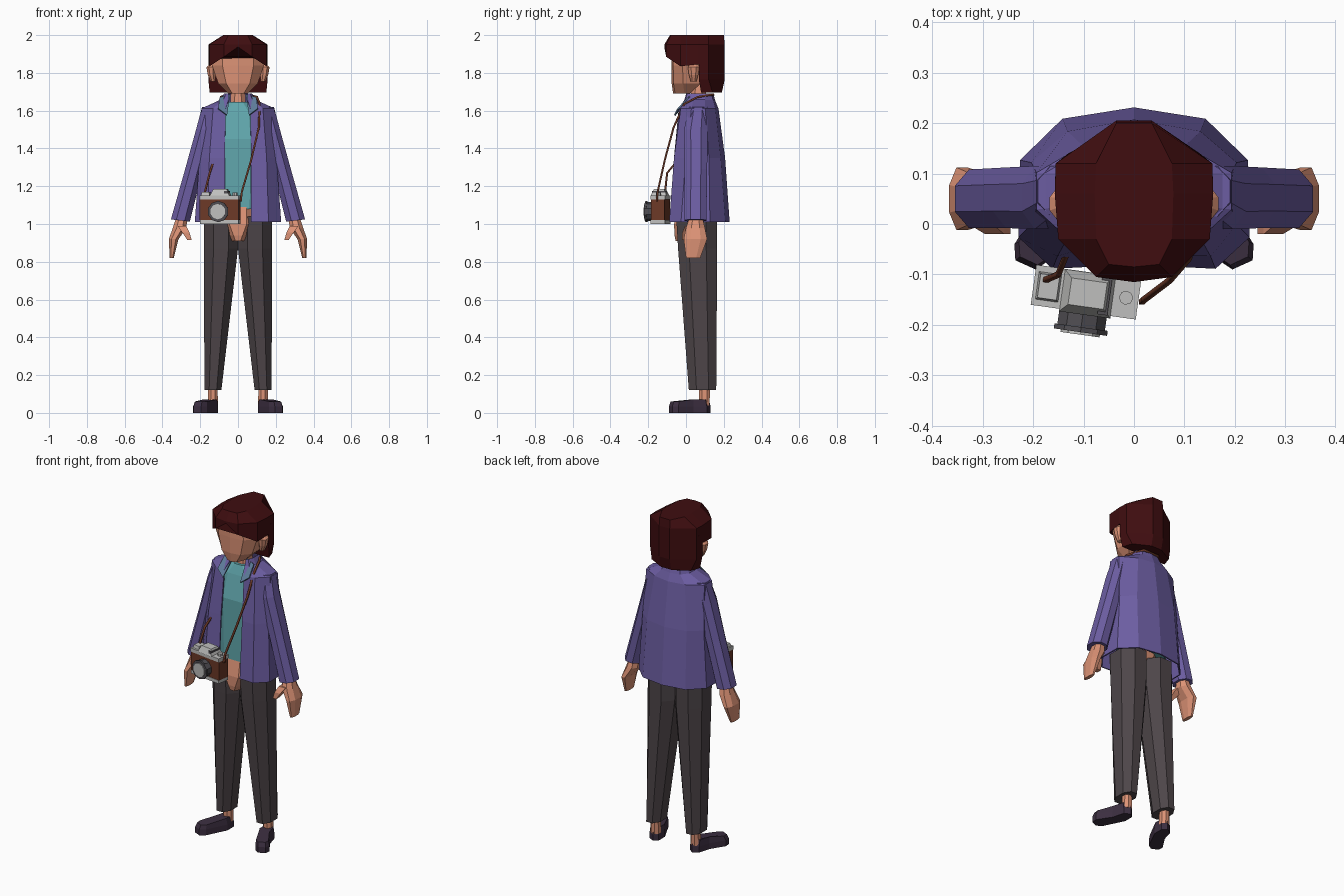
import bpy, bmesh, math
from mathutils import Matrix

if "Cube" in bpy.data.objects:
    bpy.data.objects.remove(bpy.data.objects["Cube"])


def mat(name, r, g, b):
    m = bpy.data.materials.new(name)
    m.diffuse_color = (r, g, b, 1)
    m.use_nodes = True
    m.node_tree.nodes["Principled BSDF"].inputs["Base Color"].default_value = m.diffuse_color
    return m


HAIR = mat("dark_red_hair", 0.05, 0.004, 0.005)
SKIN = mat("skin", 0.72, 0.29, 0.18)
PURPLE = mat("purple_cloth", 0.15, 0.11, 0.36)
TEAL = mat("teal_cloth", 0.12, 0.39, 0.42)
SLATE = mat("slate_blue_cloth", 0.11, 0.20, 0.32)
PANTS = mat("charcoal_cloth", 0.075, 0.06, 0.066)
SHOE = mat("dark_plum_leather", 0.045, 0.028, 0.052)
BROWN = mat("brown_leather", 0.15, 0.04, 0.02)
SILVER = mat("silver_metal", 0.52, 0.52, 0.51)
GREY = mat("dark_grey_metal", 0.08, 0.075, 0.085)


def finish(name, bm, material, thick=0):
    bmesh.ops.recalc_face_normals(bm, faces=bm.faces)
    me = bpy.data.meshes.new(name)
    bm.to_mesh(me)
    bm.free()
    me.materials.append(material)
    ob = bpy.data.objects.new(name, me)
    bpy.context.collection.objects.link(ob)
    if thick:
        mod = ob.modifiers.new("thickness", 'SOLIDIFY')
        mod.thickness, mod.offset = thick, 0
    return ob


def loft(name, rings, material, side=1, closed=True, thick=0, matrix=None):
    """Skin a stack of rings; closed rings get end caps."""
    bm = bmesh.new()
    vs = [[bm.verts.new((side * x, y, z)) for x, y, z in r] for r in rings]
    n = len(rings[0])
    for a, b in zip(vs, vs[1:]):
        for i in range(n if closed else n - 1):
            j = (i + 1) % n
            bm.faces.new((a[i], a[j], b[j], b[i]))
    if closed and not thick:
        bm.faces.new(vs[0])
        bm.faces.new(vs[-1])
    if matrix:
        bm.transform(matrix)
    return finish(name, bm, material, thick)


def octo(x0, x1, y0, y1, z, c=0.28):
    dx, dy = (x1 - x0) * c, (y1 - y0) * c
    return [(x0 + dx, y0, z), (x1 - dx, y0, z), (x1, y0 + dy, z), (x1, y1 - dy, z),
            (x1 - dx, y1, z), (x0 + dx, y1, z), (x0, y1 - dy, z), (x0, y0 + dy, z)]


def rect(x0, x1, y0, y1, z):
    return [(x0, y0, z), (x1, y0, z), (x1, y1, z), (x0, y1, z)]


def mirrored(half, z):
    """Half outline (front to back centre) -> left side + right side; z is a number or list."""
    zs = z if isinstance(z, list) else [z] * len(half)
    pts = [(x, y, h) for (x, y), h in zip(half, zs)]
    return pts + [(-x, y, h) for x, y, h in reversed(pts) if x > 0]


# Head: face with a centre ridge, neck, ears
def face(w, y0, y1, z):
    return mirrored([(0, y0), (w * .6, y0 + .01), (w, y0 + .06), (w, y1), (0, y1)], z)


loft("face", [face(.05, -.068, .02, 1.69), face(.105, -.076, .08, 1.745),
              face(.138, -.078, .12, 1.84), face(.135, -.078, .13, 1.945)], SKIN)
loft("neck", [octo(-.045, .045, .015, .11, 1.58), octo(-.035, .035, .03, .105, 1.74)], SKIN)

# Hair: crown with an inverted-V fringe, and a lower block at the back
outline = [(0, -.115), (.075, -.105), (.15, -.03), (.157, .06), (.155, .12), (.035, .205), (0, .205)]
top = [(0, -.085), (.05, -.08), (.075, -.03), (.078, .06), (.075, .12), (.035, .2), (0, .2)]
bm_rings = [mirrored(outline, [1.938, 1.885, 1.835, 1.845, 1.84, 1.84, 1.84]),
            mirrored(outline, 1.95), mirrored(top, 2.0)]
loft("hair_crown", bm_rings, HAIR)
lower = [(0, .08), (.12, .08), (.15, .08), (.13, .14), (.035, .19), (0, .19)]
upper = [(0, .068), (.12, .068), (.157, .068), (.155, .12), (.035, .205), (0, .205)]
loft("hair_back", [mirrored(lower, 1.697), mirrored(upper, 1.765), mirrored(upper, 1.9)], HAIR)

# Shirt, belly
loft("shirt", [octo(-.14, .14, -.045, .16, 1.08), octo(-.15, .15, -.048, .15, 1.45),
               octo(-.13, .13, -.015, .13, 1.59), octo(-.06, .06, .005, .12, 1.645)], TEAL)
loft("belly", [octo(-.03, .03, -.055, .05, .91), octo(-.055, .055, -.061, .07, .94),
               octo(-.066, .066, -.063, .1, 1.0, .15), octo(-.1, .1, -.045, .12, 1.09)], SKIN)

# Open jacket: one sheet wrapping from one front edge round the back to the other
jacket = []
for z, half in (
        (1.01, [(.07, -.08), (.16, -.085), (.225, -.025), (.222, .125), (.14, .205), (0, .227)]),
        (1.35, [(.07, -.058), (.15, -.06), (.2, 0), (.2, .12), (.13, .18), (0, .203)]),
        (1.61, [(.065, -.035), (.13, -.025), (.19, .03), (.19, .1), (.1, .152), (0, .168)]),
        (1.655, [(.05, -.005), (.075, 0), (.09, .04), (.09, .1), (.06, .14), (0, .15)]),
        (1.69, [(.05, .005), (.06, .01), (.07, .04), (.07, .1), (.05, .13), (0, .14)])):
    jacket.append(mirrored(half, z)[:5] + mirrored(half, z)[5:])
back_open = loft("jacket_body", jacket, PURPLE, closed=False, thick=.008)

for s, side in ((1, "left"), (-1, "right")):
    # Sleeve, lapel
    loft(side + "_sleeve", [octo(.10, .19, .015, .115, 1.62), octo(.13, .222, -.01, .115, 1.5),
                            octo(.185, .28, -.008, .112, 1.29),
                            [(x, y, z + .12 * (x - .3)) for x, y, z in
                             octo(.255, .355, -.008, .108, 1.018)]], PURPLE, s)
    loft(side + "_collar_flap", [[(.042, .03, 1.685), (.098, .012, 1.668)],
                                 [(.058, -.06, 1.575), (.105, -.042, 1.61)]],
         SLATE, s, closed=False, thick=.008)
    # Ear
    loft(side + "_ear", [octo(.12, .145, .025, .055, 1.755), octo(.12, .16, .015, .065, 1.79),
                         octo(.12, .167, .01, .07, 1.83), octo(.12, .15, .02, .065, 1.848)], SKIN, s)
    # Hand and thumb
    loft(side + "_hand", [octo(.27, .325, .02, .085, 1.04), octo(.272, .345, 0, .1, .98),
                          octo(.315, .366, -.012, .112, .92), octo(.34, .362, 0, .075, .82)], SKIN, s)
    loft(side + "_thumb", [rect(.275, .32, -.005, .05, .99), rect(.257, .295, -.02, .035, .955),
                           rect(.245, .268, -.02, .01, .915)], SKIN, s)
    # Trouser leg, ankle, shoe
    loft(side + "_trouser_leg", [octo(.088, .178, .015, .16, .12), octo(0, .18, -.042, .165, .87),
                                 octo(0, .18, -.052, .165, 1.04)], PANTS, s)
    loft(side + "_ankle", [octo(.105, .16, .07, .125, .04), octo(.112, .155, .07, .128, .2)], SKIN, s)
    sole = [(.105, .11), (.13, .13), (.165, .11), (.185, .04), (.237, -.04),
            (.235, -.072), (.195, -.09), (.165, -.07), (.105, .05)]
    shoe_top = [((x - .16) * .88 + .16, (y - .02) * .92 + .02, .06 if y < 0 else .072) for x, y in sole]
    loft(side + "_shoe", [[(x, y, 0) for x, y in sole], [(x, y, .035) for x, y in sole], shoe_top], SHOE, s)

# Camera hanging in front, turned slightly
place = Matrix.Translation((-.095, -.135, 0)) @ Matrix.Rotation(math.radians(-8), 4, 'Z')


def box(name, x0, x1, y0, y1, z0, z1, material, taper=0):
    t = taper
    loft(name, [rect(x0, x1, y0, y1, z0), rect(x0 + t, x1 - t, y0 + t, y1 - t, z1)],
         material, matrix=place)


def cyl(name, r, start, end, material, center=(0, 0, 1.066), axis='Y', n=10):
    bm = bmesh.new()
    bmesh.ops.create_cone(bm, cap_ends=True, segments=n, radius1=r, radius2=r, depth=end - start)
    bm.transform(Matrix.Translation((0, 0, (start + end) / 2)))
    if axis == 'Y':
        bm.transform(Matrix.Rotation(math.radians(90), 4, 'X'))
    bm.transform(place @ Matrix.Translation(center))
    finish(name, bm, material)


box("camera_body", -.105, .105, -.036, .036, 1.02, 1.13, BROWN)
box("camera_base", -.103, .103, -.038, .038, 1.0, 1.02, SILVER)
box("camera_top_plate", -.105, .105, -.04, .04, 1.13, 1.152, SILVER)
box("camera_prism", -.048, .055, -.045, .04, 1.15, 1.186, SILVER, .016)
box("camera_prism_stripe", .028, .048, -.04, .035, 1.15, 1.176, GREY)
box("camera_winder", -.098, -.052, -.028, .028, 1.15, 1.17, SILVER, .004)
cyl("camera_dial", .014, 0, .016, SILVER, (.08, 0, 1.15), 'Z', 8)
cyl("lens_barrel", .05, .03, .072, GREY)
cyl("lens_ring", .056, .07, .08, GREY)
cyl("lens_glass", .041, .078, .085, SILVER)

# Strap: over one shoulder, round the collar, under the jacket on the other side
path = [(.015, -.155, 1.12), (.02, -.15, 1.17), (.07, -.112, 1.34), (.11, -.066, 1.51),
        (.115, -.01, 1.635), (.1, .06, 1.672), (.05, .145, 1.685), (-.05, .145, 1.685),
        (-.09, .07, 1.672), (-.085, .0, 1.63), (-.1, -.035, 1.5), (-.13, -.05, 1.33),
        (-.15, -.1, 1.27), (-.185, -.115, 1.13)]
curve = bpy.data.curves.new("camera_strap", 'CURVE')
curve.dimensions = '3D'
curve.bevel_depth, curve.bevel_resolution = .007, 0
curve.use_fill_caps = True
spline = curve.splines.new('POLY')
spline.points.add(len(path) - 1)
for p, co in zip(spline.points, path):
    p.co = (*co, 1)
curve.materials.append(BROWN)
bpy.context.collection.objects.link(bpy.data.objects.new("camera_strap", curve))
